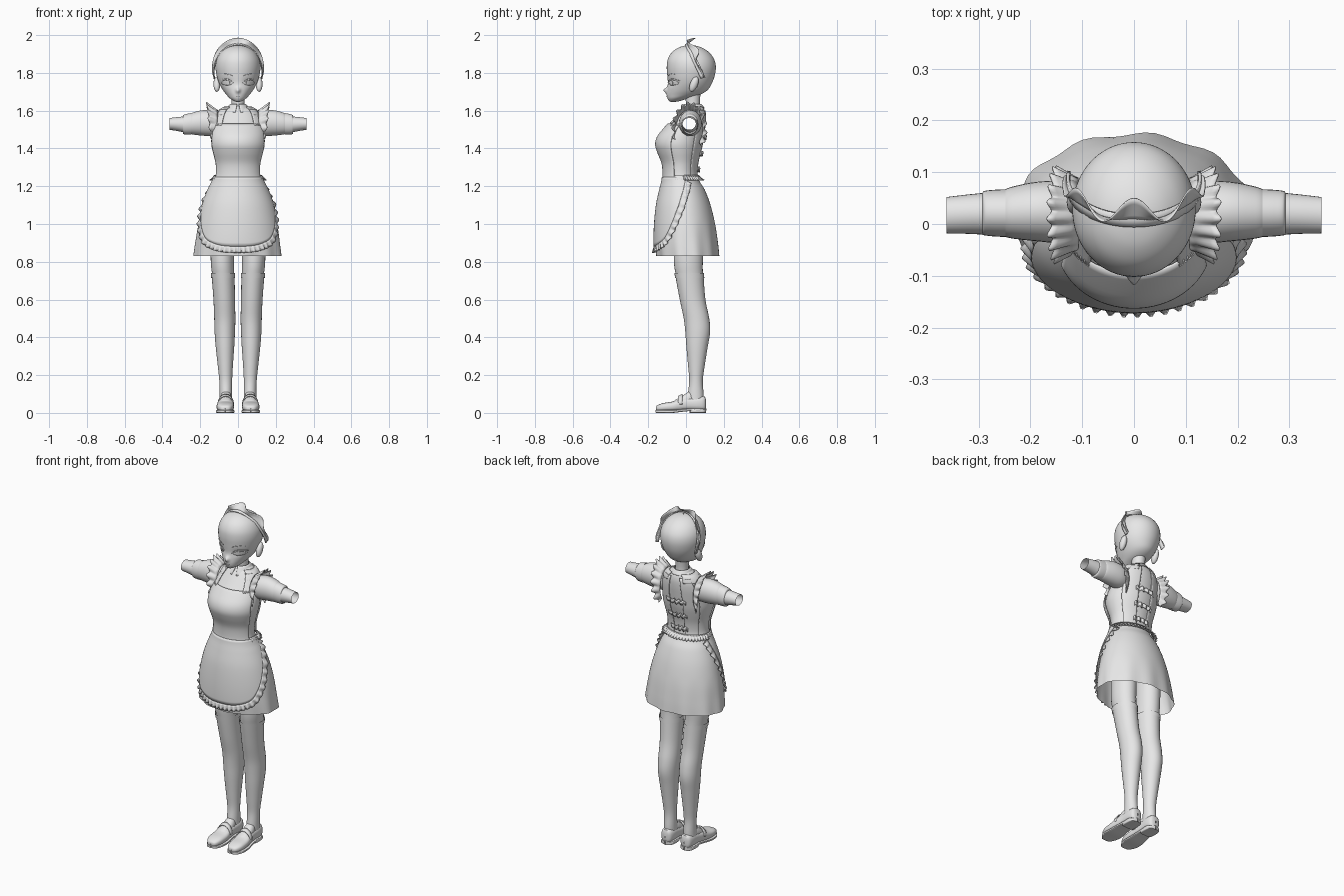
import bpy, bmesh
from math import sin, cos, pi, sqrt, radians, exp, copysign, hypot
from mathutils import Vector

cube = bpy.data.objects.get("Cube")
if cube:
    bpy.data.objects.remove(cube, do_unlink=True)

grey = bpy.data.materials.new("plain_grey")
grey.use_nodes = True
grey.diffuse_color = (0.8, 0.8, 0.8, 1)
grey.node_tree.nodes["Principled BSDF"].inputs["Base Color"].default_value = (0.8, 0.8, 0.8, 1)


# ---------- helpers ----------
def spline(rows, s):
    """Smooth curve through table rows; s runs from 0 to 1."""
    n = len(rows) - 1
    s = min(max(s, 0), 1) * n
    i = min(int(s), n - 1)
    t = s - i
    a, b, c, d = (rows[min(max(k, 0), n)] for k in range(i - 1, i + 3))
    return [q + 0.5 * t * (r - p + t * (2 * p - 5 * q + 4 * r - w + t * (3 * (q - r) + w - p)))
            for p, q, r, w in zip(a, b, c, d)]


def lookup(rows, key):
    """Row values at a given first-column value."""
    n = len(rows) - 1
    for i in range(n):
        lo, hi = rows[i][0], rows[i + 1][0]
        if key <= hi or i == n - 1:
            return spline(rows, (i + (key - lo) / (hi - lo)) / n)


def power(v, p):
    return copysign(abs(v) ** p, v)


def grid(name, f, nu, nv, closed=False, mirror=False, cut=None, thick=0, sharp=40):
    """Surface from f(u, v) with u, v in 0..1."""
    bm = bmesh.new()
    cols = nu if closed else nu + 1
    vs = [[bm.verts.new(f(i / nu, j / nv)) for i in range(cols)] for j in range(nv + 1)]
    for j in range(nv):
        for i in range(nu):
            k = (i + 1) % cols
            bm.faces.new((vs[j][i], vs[j][k], vs[j + 1][k], vs[j + 1][i]))
    if cut:
        gone = [q for q in bm.faces if cut(q.calc_center_median())]
        bmesh.ops.delete(bm, geom=gone, context='FACES')
    bmesh.ops.remove_doubles(bm, verts=bm.verts, dist=0.0002)
    bmesh.ops.recalc_face_normals(bm, faces=bm.faces)
    me = bpy.data.meshes.new(name)
    bm.to_mesh(me)
    bm.free()
    me.materials.append(grey)
    me.polygons.foreach_set("use_smooth", [True] * len(me.polygons))
    me.set_sharp_from_angle(angle=radians(sharp))
    ob = bpy.data.objects.new(name, me)
    bpy.context.collection.objects.link(ob)
    if thick:
        m = ob.modifiers.new("thickness", 'SOLIDIFY')
        m.thickness, m.offset = thick, 0
    if mirror:
        ob.modifiers.new("mirror", 'MIRROR')
    return ob


def ring(row, a, off=0):
    """Point on a level oval (z, half width, front y, back y); a = 0 faces front."""
    z, w, yf, yb = row
    return Vector(((w + off) * sin(a), (yf + yb) / 2 - ((yb - yf) / 2 + off) * cos(a), z))


def mix(a, b, t):
    return a + (b - a) * t


# ---------- dress ----------
DRESS = [(.83, .233, -.155, .174), (.9, .224, -.16, .168), (1, .208, -.157, .154),
         (1.1, .182, -.147, .13), (1.18, .15, -.13, .1), (1.22, .13, -.12, .075),
         (1.26, .117, -.115, .057), (1.32, .118, -.12, .06), (1.38, .133, -.143, .075),
         (1.42, .141, -.154, .085), (1.46, .14, -.145, .091), (1.5, .134, -.115, .096),
         (1.54, .124, -.08, .1), (1.58, .108, -.047, .1), (1.61, .083, -.022, .092),
         (1.625, .045, -.005, .08)]


def dress(a, z, off=0):
    return ring(lookup(DRESS, z), a, off)


def skirt_folds(u, v):
    a, z = 2 * pi * u, mix(.83, 1.625, v)
    return dress(a, z, .004 * sin(11 * a) * max(0, 1 - v * 4))


grid("dress", skirt_folds, 72, 70, closed=True,
     cut=lambda c: abs(c.x) > .08 and hypot(c.y - .015, c.z - 1.53) < .04)


# ---------- apron ----------
HEM = [(0, .885), (.3, .887), (.6, .9), (.85, .93), (1.1, 1.0), (1.35, 1.09), (1.55, 1.17), (1.8, 1.235)]


def hem(a):
    return lookup(HEM, abs(a))[1]


def patch(name, a0, a1, z0, z1, off=.006, nu=16, nv=16, mirror=False):
    """Cloth panel lying on the dress."""
    return grid(name, lambda u, v: dress(mix(a0, a1, u), mix(z0, z1, v), off), nu, nv,
                mirror=mirror, thick=.005)


def apron(u, v):
    a = mix(-1.8, 1.8, u)
    return dress(a, mix(hem(a), 1.25, v), .01)


grid("apron_skirt", apron, 60, 24, thick=.005)


def hem_frill(u, v):
    a = mix(-1.8, 1.8, u)
    p = dress(a, hem(a), .01)
    tangent = dress(a + .02, hem(a + .02), .01) - dress(a - .02, hem(a - .02), .01)
    normal = Vector((sin(a), -cos(a), 0))
    down = tangent.cross(normal).normalized()
    if down.z > 0:
        down = -down
    return p + v * (down * .034 + normal * (.004 + .007 * sin(u * 34 * 2 * pi)))


grid("apron_hem_frill", hem_frill, 204, 3, thick=.003)
patch("apron_bib", -1.2, 1.2, 1.24, 1.53, .007, 28, 24)
patch("apron_straps", .68, 1.25, 1.52, 1.605, .007, 8, 8, True)
patch("shoulder_yokes", .68, 2.7, 1.575, 1.617, .007, 16, 6, True)
patch("back_panels", 2.2, 2.85, 1.25, 1.6, .007, 10, 24, True)
patch("waistband", 1.2, 2 * pi - 1.2, 1.235, 1.258, .01, 40, 3)


def waist_frill(u, v):
    a = mix(1.7, 2 * pi - 1.7, u)
    wave = sin(u * 22 * 2 * pi)
    return dress(a, 1.255 - .022 * v, .012 + v * (.012 + .006 * wave))


grid("waist_frill", waist_frill, 132, 2, thick=.003)

# back lacing
for i, z in enumerate((1.29, 1.37, 1.46)):
    def lace(u, v, z=z):
        a = pi + mix(-.42, .42, u)
        return dress(a, z + .022 * (v - .5) + .004 * sin(u * 30), .012 + .005 * sin(u * 8 * pi))
    grid("back_lace_%d" % (i + 1), lace, 32, 2, thick=.004)


# ---------- sleeves and shoulder frills ----------
def tube_x(name, rows):
    """Open tube along x: (x, centre z, half height, centre y, half depth)."""
    def f(u, v):
        x, zc, rz, yc, ry = spline(rows, v)
        return Vector((x, yc + ry * cos(2 * pi * u), zc + rz * sin(2 * pi * u)))
    return grid(name, f, 32, 16, closed=True, mirror=True)


tube_x("puff_sleeves", [(.095, 1.53, .06, .02, .052), (.14, 1.533, .068, .023, .06),
                        (.19, 1.535, .067, .024, .057), (.235, 1.532, .059, .022, .05),
                        (.25, 1.53, .054, .021, .045)])
tube_x("sleeve_bands", [(.248, 1.53, .057, .021, .046), (.27, 1.528, .055, .021, .045),
                        (.288, 1.527, .051, .021, .043), (.292, 1.527, .042, .02, .041)])
tube_x("sleeve_cuffs", [(.28, 1.527, .043, .02, .041), (.32, 1.529, .037, .019, .038),
                        (.362, 1.53, .031, .017, .035)])


def arm_frill(u, v):
    t = mix(-.75, pi + .75, u)
    wave = .009 * sin(u * 13 * 2 * pi) * v
    flare = .25 + .75 * max(0, sin(pi * u)) ** .6
    base = Vector((.108, .018 - .07 * cos(t), 1.502 + .1 * sin(t)))
    out = Vector((.056 * flare, -.016 * cos(t), .036 * sin(t)))
    return base + out * v + Vector((wave * .5, -wave * cos(t), wave * sin(t)))


grid("shoulder_frills", arm_frill, 104, 4, mirror=True, thick=.003)

# ---------- neck and collar ----------
NECK = [(1.58, .045, -.008, .085), (1.62, .036, 0, .074), (1.66, .035, -.002, .074), (1.71, .038, -.005, .08)]
grid("neck", lambda u, v: ring(spline(NECK, v), 2 * pi * u), 28, 8, closed=True)


def collar(u, v):
    a = mix(.12 + .1 * v, 2 * pi - .12 - .1 * v, u)
    drop = .012 * cos(a) + .035
    return ring((1.635 - v * drop, .04 + .027 * v, -.008 - .032 * v, .08 + .018 * v), a)


grid("collar", collar, 36, 4, thick=.004)

# ---------- head ----------
HEAD = [(1.646, .002, -.075, -.07), (1.65, .02, -.088, -.035), (1.665, .043, -.098, .01),
        (1.685, .062, -.102, .075), (1.71, .081, -.1, .115), (1.745, .1, -.096, .137),
        (1.785, .113, -.099, .152), (1.83, .119, -.102, .158), (1.87, .113, -.097, .15),
        (1.905, .094, -.078, .126), (1.93, .065, -.047, .092), (1.943, .034, -.012, .057),
        (1.947, .002, .02, .026)]


def head(u, v):
    p = ring(spline(HEAD, v), 2 * pi * u)
    if p.y < 0:
        p.y -= .019 * exp(-(p.x / .011) ** 2 - ((p.z - 1.708) / .014) ** 2)
        p.y += .006 * exp(-((abs(p.x) - .055) / .025) ** 2 - ((p.z - 1.75) / .018) ** 2)
    return p


grid("head", head, 72, 60, closed=True, sharp=80)


def on_face(x, z, off):
    _, w, yf, yb = lookup(HEAD, z)
    return Vector((x, (yf + yb) / 2 - (yb - yf) / 2 * sqrt(max(0, 1 - (x / w) ** 2)) - off, z))


def face_plate(name, cx, cz, hw, hh, off, bow=0, tilt=0, mirror=True):
    """Thin almond-shaped detail that follows the face."""
    def f(u, v):
        s = 2 * u - 1
        z = cz + (2 * v - 1) * hh * (1 - s * s) ** .6 + bow * (1 - s * s) + tilt * s
        return on_face(cx + s * hw, z, off)
    return grid(name, f, 16, 4, mirror=mirror, thick=.003)


face_plate("eyes", .057, 1.748, .03, .014, -.002)
face_plate("irises", .054, 1.748, .011, .014, .001)
face_plate("upper_lashes", .06, 1.752, .036, .004, .003, .013, .005)
face_plate("eyebrows", .058, 1.787, .03, .002, .001, .006, .004)
face_plate("mouth", 0, 1.677, .013, .002, .001, -.002, 0, False)


def ear(u, v):
    t, p = 2 * pi * u, pi * v
    return Vector((.112 + .018 * sin(p) * cos(t), .042 + .022 * sin(p) * sin(t) + .012 * cos(p),
                   1.74 + .04 * cos(p)))


grid("ears", ear, 16, 12, closed=True, mirror=True)


# ---------- frilled headband ----------
def band_arc(a, r):
    return Vector((.125 * r * sin(a), .078 - .07 * r * cos(a), 1.80 + .15 * r * cos(a)))


def headband(u, v):
    return band_arc(mix(-1.75, 1.75, u), 1.02) + Vector((0, .024 * (v - .5), .008 * (v - .5)))


def head_frill(u, v):
    a = mix(-1.7, 1.7, u)
    taper = max(0, cos(a * .9)) ** .7
    p = band_arc(a, 1.02 + .25 * v * taper * .85)
    p.x = min(max(p.x, -.142), .142)
    p.y += v * taper * (.032 + .026 * cos(a * 7.5))
    return p


grid("headband", headband, 40, 2, thick=.006)
grid("headband_frill", head_frill, 96, 4, thick=.003)

# ---------- legs ----------
LEG = [(.05, .064, .03, .01, .09), (.1, .064, .03, .013, .09), (.17, .065, .031, .02, .086),
       (.25, .067, .037, .014, .096), (.35, .069, .046, .005, .112), (.43, .07, .051, -.001, .125),
       (.5, .07, .053, -.009, .12), (.6, .073, .054, -.03, .1), (.73, .079, .058, -.054, .09),
       (.8, .083, .061, -.064, .089), (.95, .083, .064, -.065, .095)]


def leg_part(name, z0, z1, off, nv):
    def f(u, v):
        z, xc, w, yf, yb = lookup(LEG, mix(z0, z1, v))
        return ring((z, w, yf, yb), 2 * pi * u, off) + Vector((xc, 0, 0))
    return grid(name, f, 28, nv, closed=True, mirror=True)


leg_part("legs", .7, .95, 0, 10)
leg_part("stockings", .05, .735, .003, 40)
leg_part("stocking_tops", .712, .738, .006, 3)


# ---------- shoes ----------
def shoe_part(name, rows, p, n=24):
    """Closed form along y: (y, centre x, half width, bottom, top)."""
    def f(u, v):
        y, xc, w, lo, hi = spline(rows, v)
        c, s = power(cos(2 * pi * u), p), power(sin(2 * pi * u), p)
        return Vector((xc + w * c, y, (lo + hi) / 2 + (hi - lo) / 2 * s))
    return grid(name, f, 28, n, closed=True, mirror=True)


shoe_part("shoes", [(-.16, .067, .002, .02, .024), (-.155, .067, .025, .01, .038), (-.12, .068, .043, .008, .052),
                    (-.07, .067, .046, .008, .06), (-.03, .066, .042, .01, .076), (.02, .064, .037, .014, .082),
                    (.07, .063, .037, .012, .088), (.1, .063, .028, .012, .086), (.107, .063, .002, .04, .05)], .75)
shoe_part("insteps", [(-.08, .066, .004, .04, .044), (-.06, .066, .03, .03, .066), (-.02, .065, .032, .03, .09),
                      (.02, .064, .03, .03, .116), (.05, .064, .02, .03, .12)], .95, 12)
shoe_part("soles", [(-.161, .067, .002, .006, .012), (-.157, .067, .026, 0, .015), (-.12, .068, .047, 0, .015),
                    (-.07, .067, .049, 0, .015), (-.02, .066, .043, .006, .02), (.03, .064, .038, .01, .024),
                    (.08, .063, .038, .01, .024), (.108, .063, .004, .012, .022)], .35)
shoe_part("heels", [(.022, .063, .002, 0, .02), (.023, .063, .037, 0, .02), (.08, .063, .038, 0, .02),
                    (.1, .063, .028, 0, .02), (.107, .063, .003, 0, .02)], .35, 12)


def shoe_strap(u, v):
    t = pi * u
    return Vector((.065 + .041 * cos(t), -.03 + .022 * (v - .5), .045 + (.043 + .01 * v) * sin(t)))


grid("shoe_straps", shoe_strap, 16, 2, mirror=True, thick=.005)
